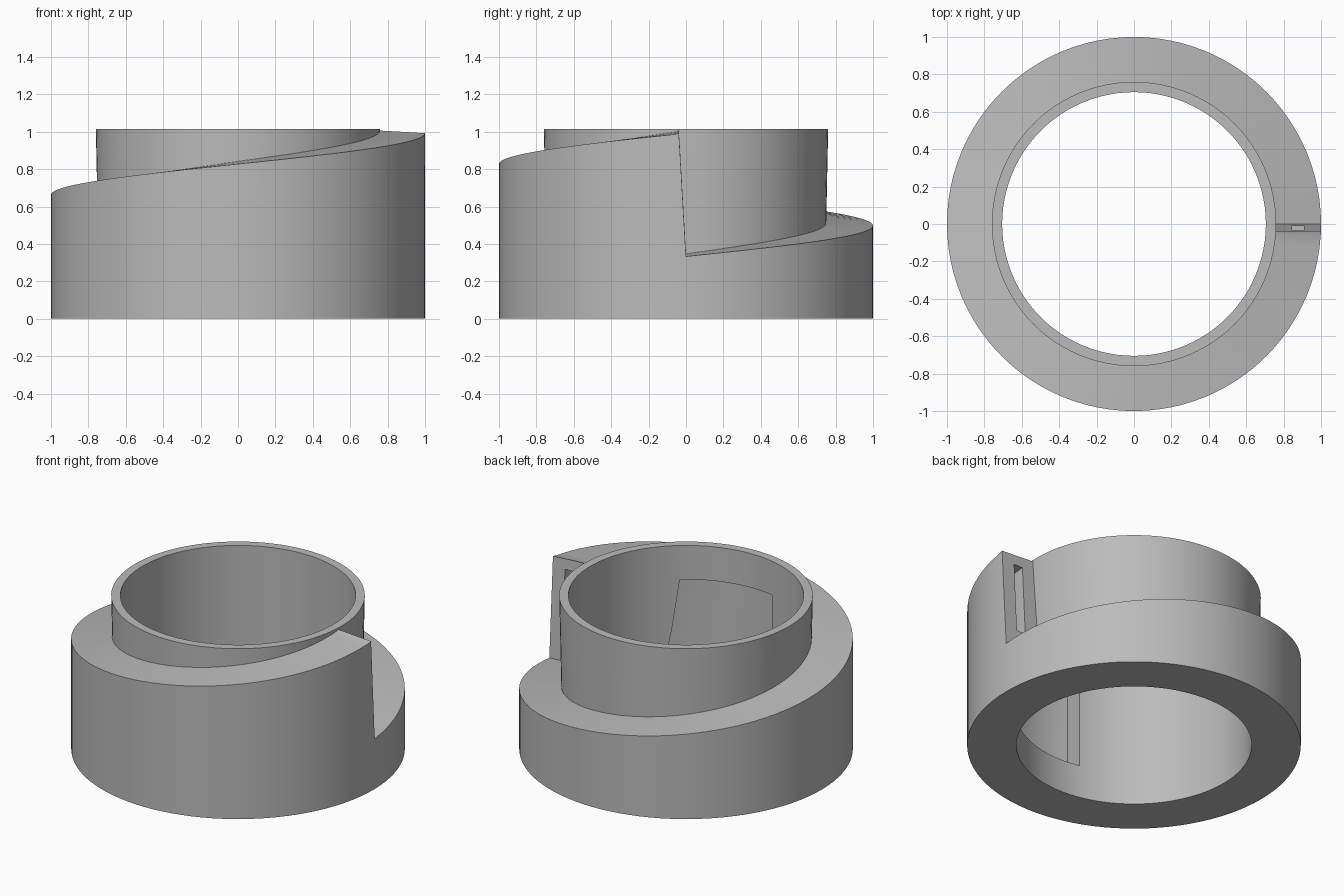
import bpy, bmesh
from math import pi, cos, sin, radians

cube = bpy.data.objects.get("Cube")
if cube:
    bpy.data.objects.remove(cube)

STEPS = 96
R_IN, R_TUBE, R_OUT = 0.705, 0.76, 1.0
LOW, HIGH, TOP = 0.333, 0.992, 1.015
LIP = 0.014        # ramp rises a little toward the tube
LEAN = -0.038      # overhang of the step at its top

grey = bpy.data.materials.new("plain grey")
grey.use_nodes = True
colour = (0.5, 0.5, 0.5, 1)
grey.diffuse_color = colour
grey.node_tree.nodes["Principled BSDF"].inputs["Base Color"].default_value = colour


def finish(bm, name):
    bmesh.ops.recalc_face_normals(bm, faces=bm.faces)
    mesh = bpy.data.meshes.new(name)
    bm.to_mesh(mesh)
    bm.free()
    mesh.materials.append(grey)
    obj = bpy.data.objects.new(name, mesh)
    bpy.context.collection.objects.link(obj)
    return obj


def polar(bm, r, a, z):
    return bm.verts.new((r * cos(a), r * sin(a), z))


# Collar: a revolved section whose shoulder climbs once around the tube
bm = bmesh.new()
sections = []
for i in range(STEPS):
    a = 2 * pi * i / STEPS
    h = LOW + (HIGH - LOW) * i / STEPS
    base = R_TUBE - 0.02 * (TOP - h)
    sections.append([polar(bm, r, a, z) for r, z in (
        (R_IN, 0), (R_OUT, 0), (R_OUT, h), (base, h + LIP), (R_TUBE, TOP), (R_IN, TOP))])
for s, t in zip(sections, sections[1:]):
    for k in range(6):
        m = (k + 1) % 6
        bm.faces.new((s[k], s[m], t[m], t[k]))

# Last segment ends in the overhanging step
s, t = sections[-1], sections[0]
outer = bm.verts.new((R_OUT, LEAN, HIGH))
inner = bm.verts.new((R_TUBE, LEAN, HIGH + LIP))
for face in ((s[0], s[1], t[1], t[0]),
             (s[1], t[1], t[2], outer, s[2]),
             (s[2], outer, inner, s[3]),
             (outer, t[2], t[3], inner),
             (s[3], inner, t[3], t[4], s[4]),
             (s[4], t[4], t[5], s[5]),
             (s[5], t[5], t[0], s[0])):
    bm.faces.new(face)
collar = finish(bm, "ramped_collar")


def arc_cutter(name, r0, r1, start, end, z0, z1, lean=0, steps=16):
    """Curved block; its far end can lean back toward the top."""
    bm = bmesh.new()
    rows = []
    for i in range(steps + 1):
        f = i / steps
        low = radians(start + (end - start) * f)
        high = radians(start + (end - lean - start) * f)
        rows.append([polar(bm, r0, low, z0), polar(bm, r1, low, z0),
                     polar(bm, r1, high, z1), polar(bm, r0, high, z1)])
    for p, q in zip(rows, rows[1:]):
        for k in range(4):
            m = (k + 1) % 4
            bm.faces.new((p[k], p[m], q[m], q[k]))
    bm.faces.new(rows[0])
    bm.faces.new(rows[-1])
    obj = finish(bm, name)
    obj.hide_render = True
    obj.hide_set(True)
    return obj


# Pocket in the bore and slot in the step face
cutters = [arc_cutter("pocket_cutter", 0.6, 0.86, 257.5, 316, 0.22, 0.79, 8),
           arc_cutter("slot_cutter", 0.845, 0.91, 346, 364, 0.46, 0.93)]
for cutter in cutters:
    mod = collar.modifiers.new(cutter.name, 'BOOLEAN')
    mod.object = cutter
    mod.operation = 'DIFFERENCE'
    mod.solver = 'EXACT'

# Bake the cuts and drop the helpers
bpy.context.view_layer.objects.active = collar
collar.select_set(True)
for cutter in cutters:
    bpy.ops.object.modifier_apply(modifier=cutter.name)
    bpy.data.objects.remove(cutter)
bpy.ops.object.shade_smooth_by_angle(angle=radians(20))
